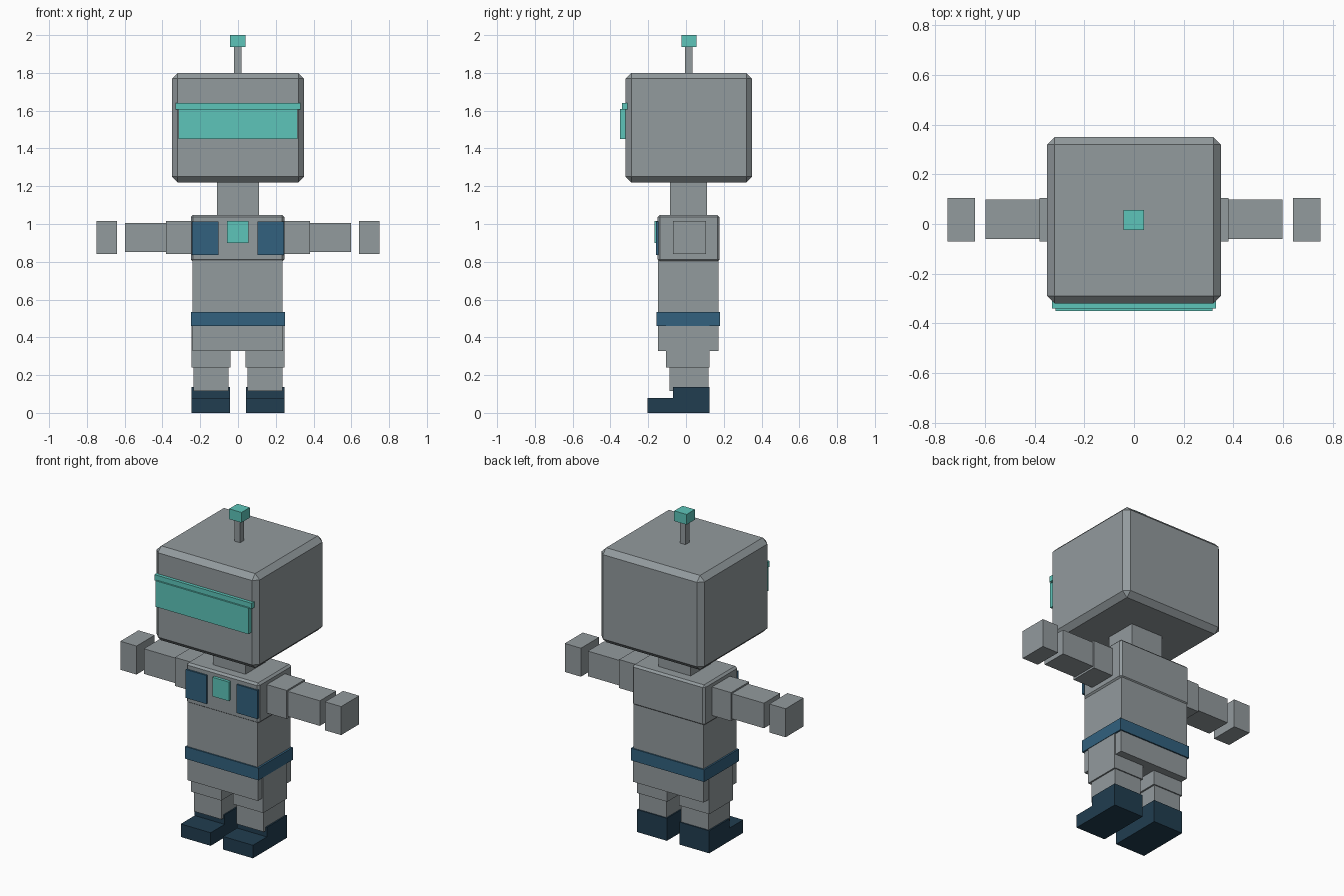
import bpy
import bmesh

if "Cube" in bpy.data.objects:
    bpy.data.objects.remove(bpy.data.objects["Cube"])


def material(name, rgb):
    m = bpy.data.materials.new(name)
    m.diffuse_color = (*rgb, 1.0)
    m.use_nodes = True
    m.node_tree.nodes["Principled BSDF"].inputs["Base Color"].default_value = m.diffuse_color
    return m


GREY = material("grey metal", (0.29, 0.325, 0.34))
TEAL = material("teal glow", (0.11, 0.56, 0.49))
BLUE = material("blue trim", (0.032, 0.12, 0.21))
NAVY = material("navy boots", (0.015, 0.047, 0.08))


def box(name, x, y, z, mat, bevel=0.0):
    """Box from its (min, max) range on each axis, with an optional chamfer."""
    bm = bmesh.new()
    bmesh.ops.create_cube(bm, size=1.0)
    for v in bm.verts:
        v.co = [r[0] if c < 0 else r[1] for c, r in zip(v.co, (x, y, z))]
    if bevel:
        bmesh.ops.bevel(bm, geom=bm.edges[:], offset=bevel, segments=1,
                        profile=0.5, affect='EDGES')
    mesh = bpy.data.meshes.new(name)
    bm.to_mesh(mesh)
    bm.free()
    mesh.materials.append(mat)
    ob = bpy.data.objects.new(name, mesh)
    bpy.context.collection.objects.link(ob)
    return ob


def pair(name, x, y, z, mat):
    """The same box on both sides of the body."""
    box("right_" + name, x, y, z, mat)
    box("left_" + name, (-x[1], -x[0]), y, z, mat)


# Head, visor and antenna
box("head", (-0.35, 0.35), (-0.32, 0.35), (1.22, 1.80), GREY, 0.031)
box("visor", (-0.315, 0.315), (-0.35, -0.31), (1.45, 1.61), TEAL)
box("visor_brow", (-0.33, 0.33), (-0.34, -0.305), (1.605, 1.64), TEAL)
box("antenna_stem", (-0.02, 0.018), (-0.005, 0.034), (1.79, 1.94), GREY)
box("antenna_tip", (-0.043, 0.041), (-0.025, 0.056), (1.937, 2.0), TEAL)

# Body
box("neck", (-0.11, 0.11), (-0.085, 0.112), (1.04, 1.23), GREY)
box("chest", (-0.25, 0.245), (-0.15, 0.178), (0.80, 1.048), GREY, 0.012)
box("torso", (-0.24, 0.236), (-0.147, 0.172), (0.53, 0.81), GREY)
box("belt", (-0.25, 0.248), (-0.155, 0.18), (0.46, 0.535), BLUE)
box("pelvis", (-0.24, 0.238), (-0.147, 0.172), (0.328, 0.465), GREY)

# Chest details
pair("chest_plate", (0.103, 0.243), (-0.16, -0.145), (0.837, 1.012), BLUE)
box("chest_light", (-0.057, 0.055), (-0.168, -0.145), (0.90, 1.017), TEAL)

# Arms
pair("upper_arm", (0.24, 0.38), (-0.07, 0.105), (0.84, 1.015), GREY)
pair("forearm", (0.375, 0.598), (-0.06, 0.098), (0.852, 1.006), GREY)
pair("hand", (0.64, 0.75), (-0.07, 0.105), (0.84, 1.015), GREY)

# Legs and boots
pair("thigh", (0.04, 0.245), (-0.105, 0.125), (0.24, 0.465), GREY)
pair("shin", (0.05, 0.236), (-0.088, 0.118), (0.115, 0.245), GREY)
pair("boot_ankle", (0.042, 0.245), (-0.07, 0.125), (0.0, 0.138), NAVY)
pair("boot_toe", (0.042, 0.245), (-0.205, -0.07), (0.0, 0.08), NAVY)
